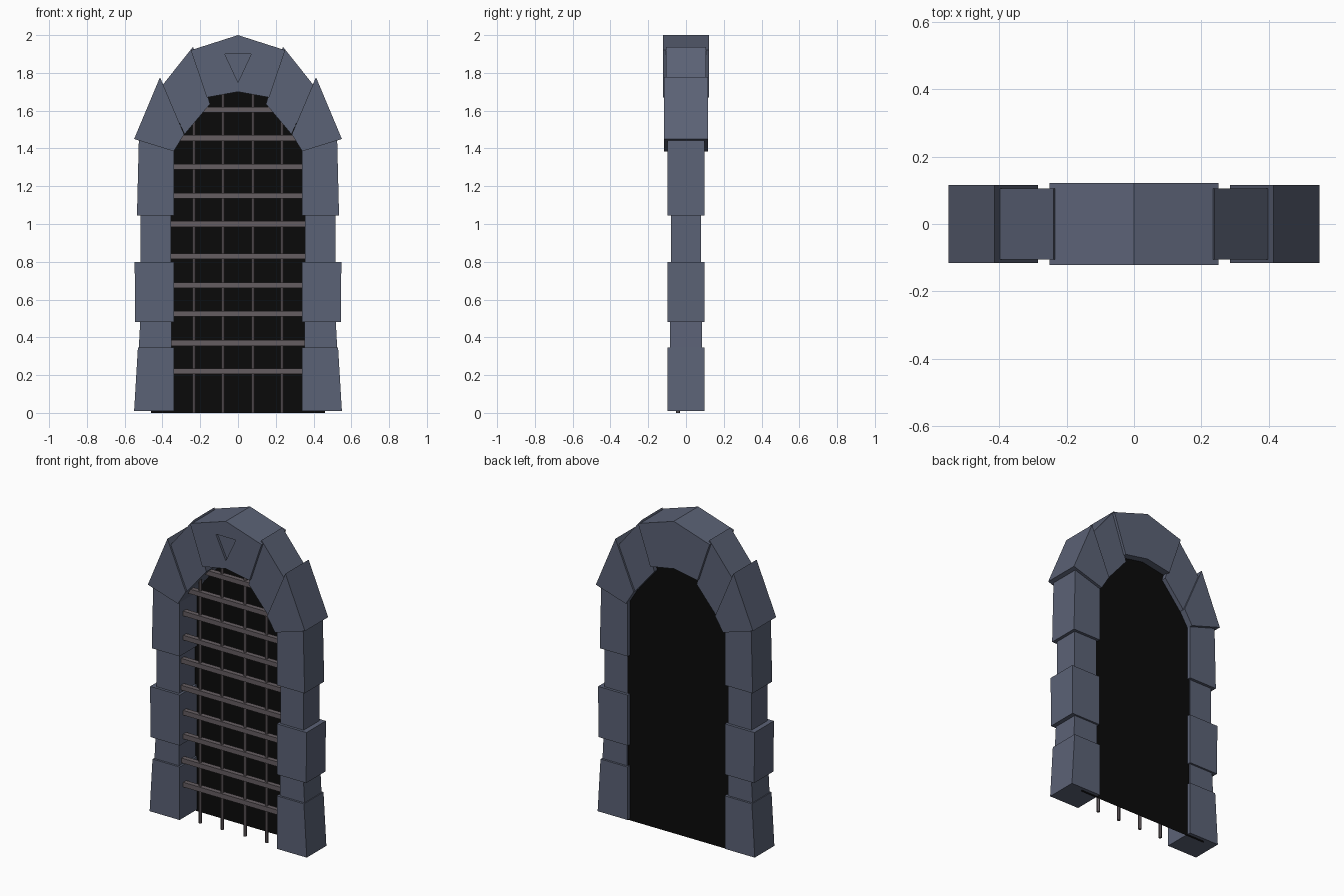
import bpy, bmesh

if "Cube" in bpy.data.objects:
    bpy.data.objects.remove(bpy.data.objects["Cube"])


def material(name, rgb):
    m = bpy.data.materials.new(name)
    m.diffuse_color = (*rgb, 1)
    m.use_nodes = True
    m.node_tree.nodes["Principled BSDF"].inputs["Base Color"].default_value = m.diffuse_color
    return m


STONE = material("stone", (0.105, 0.122, 0.18))
IRON = material("iron", (0.13, 0.11, 0.12))
DARK = material("darkness", (0.003, 0.003, 0.003))


def prism(name, profile, y0, y1, mat, mirror=False):
    """Extrude an (x, z) outline from y0 to y1; a flat sheet if y0 == y1."""
    bm = bmesh.new()
    face = bm.faces.new([bm.verts.new((x, y0, z)) for x, z in profile])
    if y1 != y0:
        ext = bmesh.ops.extrude_face_region(bm, geom=[face])
        verts = [v for v in ext["geom"] if isinstance(v, bmesh.types.BMVert)]
        bmesh.ops.translate(bm, vec=(0, y1 - y0, 0), verts=verts)
    bmesh.ops.recalc_face_normals(bm, faces=bm.faces)
    me = bpy.data.meshes.new(name)
    bm.to_mesh(me)
    bm.free()
    ob = bpy.data.objects.new(name, me)
    bpy.context.collection.objects.link(ob)
    if mat:
        me.materials.append(mat)
    if mirror:
        ob.modifiers.new("mirror", 'MIRROR').use_mirror_merge = False
    return ob


# Jamb stones: z bottom, z top, inner x, outer x at bottom and top, half depth
jambs = [
    (0.01, 0.345, 0.34, 0.55, 0.53, 0.098),
    (0.345, 0.48, 0.352, 0.525, 0.518, 0.085),
    (0.48, 0.80, 0.34, 0.545, 0.547, 0.097),
    (0.80, 1.045, 0.355, 0.515, 0.515, 0.08),
]
for i, (z0, z1, xi, xo0, xo1, d) in enumerate(jambs):
    prism(f"jamb_stone_{i + 1}", [(xi, z0), (xo0, z0), (xo1, z1), (xi, z1)],
          -d, d, STONE, True)
prism("jamb_stone_5", [(0.34, 1.045), (0.535, 1.045), (0.525, 1.443), (0.34, 1.388)],
      -0.098, 0.098, STONE, True)

# Arch stones
prism("arch_stone_lower", [(0.34, 1.385), (0.55, 1.45), (0.413, 1.777), (0.285, 1.475)],
      -0.116, 0.116, STONE, True)
prism("arch_stone_upper", [(0.283, 1.475), (0.40, 1.735), (0.238, 1.938), (0.148, 1.635)],
      -0.105, 0.105, STONE, True)

# Keystone with a sunken triangle on its front
keystone = prism("keystone", [(-0.165, 1.67), (0, 1.70), (0.165, 1.67),
                              (0.25, 1.92), (0, 2.0), (-0.25, 1.92)],
                 -0.122, 0.122, STONE)
cutter = prism("triangle_cutter", [(-0.07, 1.90), (0.07, 1.90), (0, 1.75)],
               -0.2, -0.107, STONE)
cutter.hide_render = True
cutter.hide_viewport = True
cut = keystone.modifiers.new("triangle_recess", 'BOOLEAN')
cut.object = cutter
cut.operation = 'DIFFERENCE'
cut.solver = 'EXACT'

# Dark sheet behind the bars
half = [(0.46, 0), (0.46, 1.44), (0.36, 1.62), (0.2, 1.78)]
prism("dark_backing", half + [(0, 1.84)] + [(-x, z) for x, z in reversed(half)],
      0.076, 0.076, DARK)

# Upright bars
for x, top in ((-0.233, 1.70), (-0.08, 1.76), (0.08, 1.76), (0.233, 1.70)):
    bpy.ops.mesh.primitive_cylinder_add(vertices=6, radius=0.01, depth=top,
                                        location=(x, -0.043, top / 2))
    bpy.context.object.name = "upright_bar"
    bpy.context.object.data.materials.append(IRON)

# Cross bars
for z in (0.22, 0.37, 0.525, 0.675, 0.83, 1.0, 1.15, 1.303, 1.455, 1.605):
    w = 0.36
    prism("cross_bar", [(-w, z - 0.015), (w, z - 0.015), (w, z + 0.015), (-w, z + 0.015)],
          -0.062, -0.032, IRON)
